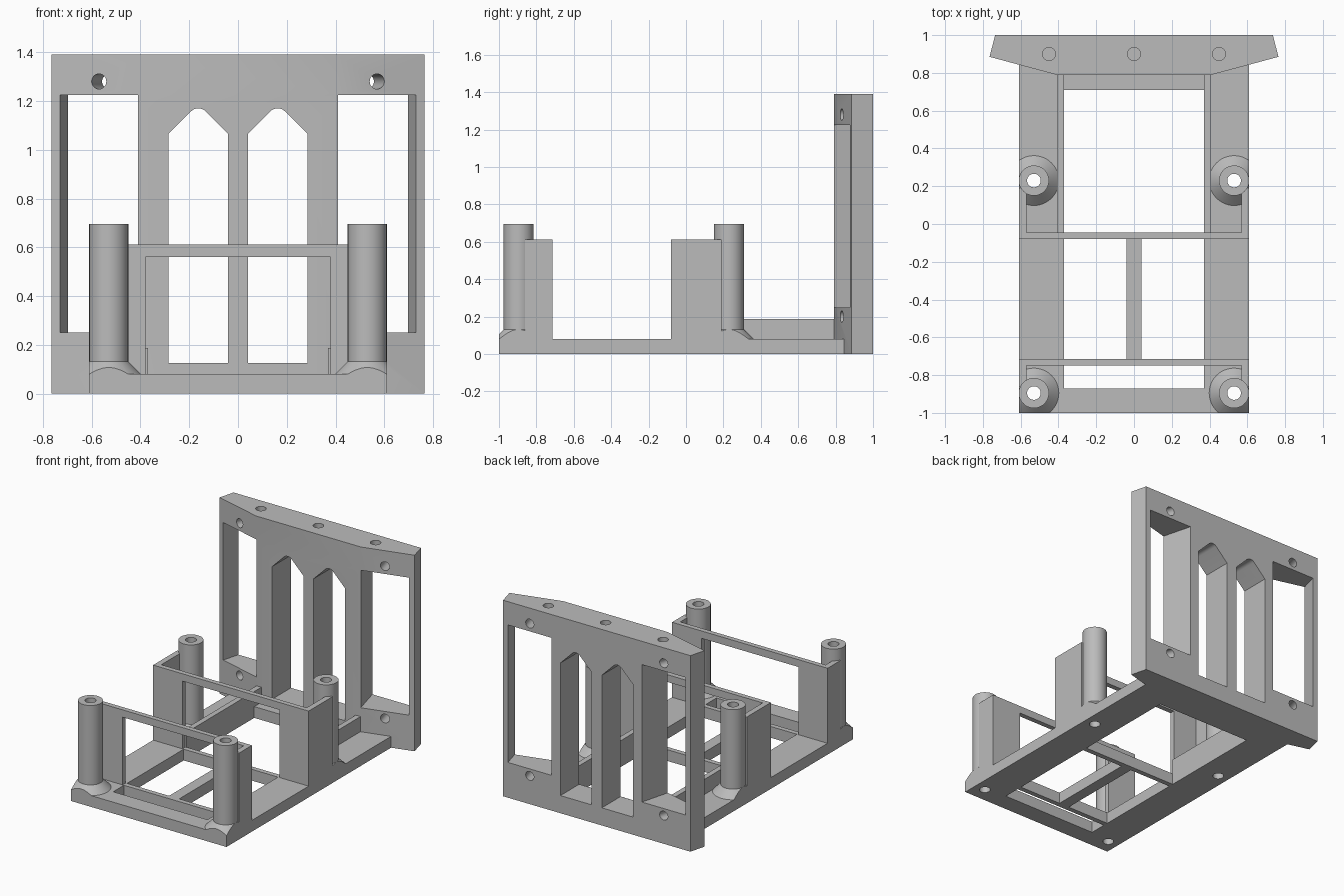
import bpy
import bmesh
import math
from mathutils import Vector

if "Cube" in bpy.data.objects:
    bpy.data.objects.remove(bpy.data.objects["Cube"], do_unlink=True)

grey = bpy.data.materials.new("plain grey")
grey.use_nodes = True
COLOUR = (0.5, 0.5, 0.5, 1)
grey.diffuse_color = COLOUR
grey.node_tree.nodes["Principled BSDF"].inputs["Base Color"].default_value = COLOUR


def finish(name, bm):
    bmesh.ops.recalc_face_normals(bm, faces=bm.faces)
    mesh = bpy.data.meshes.new(name)
    bm.to_mesh(mesh)
    bm.free()
    mesh.materials.append(grey)
    ob = bpy.data.objects.new(name, mesh)
    bpy.context.collection.objects.link(ob)
    return ob


def prism(name, corners, direction):
    """Extrude a flat outline along a direction."""
    bm = bmesh.new()
    face = bm.faces.new([bm.verts.new(c) for c in corners])
    moved = bmesh.ops.extrude_face_region(bm, geom=[face])["geom"]
    bmesh.ops.translate(bm, vec=Vector(direction),
                        verts=[g for g in moved if isinstance(g, bmesh.types.BMVert)])
    return finish(name, bm)


def box(name, x, y, z):
    outline = [(x[0], y[0], z[0]), (x[1], y[0], z[0]), (x[1], y[1], z[0]), (x[0], y[1], z[0])]
    return prism(name, outline, (0, 0, z[1] - z[0]))


def rod(name, start, end, r1, r2=None):
    """Cylinder or cone between two points."""
    start, end = Vector(start), Vector(end)
    axis = end - start
    bm = bmesh.new()
    bmesh.ops.create_cone(bm, cap_ends=True, segments=48, radius1=r1,
                          radius2=r1 if r2 is None else r2, depth=axis.length)
    bmesh.ops.rotate(bm, verts=bm.verts, matrix=axis.to_track_quat("Z", "Y").to_matrix())
    bmesh.ops.translate(bm, verts=bm.verts, vec=(start + end) / 2)
    return finish(name, bm)


def activate(ob):
    bpy.ops.object.select_all(action="DESELECT")
    ob.select_set(True)
    bpy.context.view_layer.objects.active = ob


def combine(ob, tools, operation="DIFFERENCE"):
    """Apply a boolean with each tool, then remove the tools."""
    activate(ob)
    for tool in tools:
        tool.hide_render = True
        mod = ob.modifiers.new("cut", "BOOLEAN")
        mod.operation = operation
        mod.solver = "EXACT"
        mod.object = tool
        bpy.ops.object.modifier_apply(modifier=mod.name)
        bpy.data.objects.remove(tool, do_unlink=True)


SIDES = ((-1, "right"), (1, "left"))
POSTS = [(s * 0.53, y, f"{end}_{side}") for s, side in SIDES
         for y, end in ((-0.895, "front"), (0.23, "rear"))]


def bore(x, y):
    return rod("bore", (x, y, -0.1), (x, y, 0.8), 0.036)


# Base plate with openings, leaving a central bar
base = box("base_plate", (-0.61, 0.61), (-1, 0.845), (0, 0.08))
openings = [box("opening", x, y, (-0.1, 0.2)) for x, y in (
    ((-0.37, 0.37), (-0.87, -0.75)),
    ((-0.37, -0.04), (-0.715, -0.08)),
    ((0.04, 0.37), (-0.715, -0.08)),
    ((-0.37, 0.37), (-0.045, 0.71)))]
combine(base, openings + [bore(x, y) for x, y, _ in POSTS])

# Hollow posts with flared feet trimmed to the base outline
for x, y, label in POSTS:
    post = rod(f"{label}_post", (x, y, 0.07), (x, y, 0.695), 0.08)
    combine(post, [bore(x, y)])
    foot = rod(f"{label}_post_foot", (x, y, 0.08), (x, y, 0.132), 0.132, 0.08)
    combine(foot, [box("trim", (-0.61, 0.61), (-1, 1), (0, 1))], "INTERSECT")
    combine(foot, [bore(x, y)])

# Upright frames and the side walls tying them to the posts
for end, y0, wall in (("front", -0.75, (-0.86, -0.72)), ("rear", -0.08, (-0.075, 0.19))):
    frame = box(f"{end}_frame", (-0.61, 0.61), (y0, y0 + 0.035), (0.0, 0.612))
    combine(frame, [box("window", (-0.38, 0.38), (y0 - 0.1, y0 + 0.1), (0.08, 0.56)),
                    ])
    for s, side in SIDES:
        box(f"{end}_{side}_wall", sorted((s * 0.57, s * 0.61)), wall, (0.07, 0.612))

# Low rails from the rear frame to the back panel
for s, side in SIDES:
    box(f"{side}_rail", sorted((s * 0.37, s * 0.408)), (-0.05, 0.8), (0.0, 0.187))

# Back panel with swept front corners
panel = prism("back_panel", [(-0.765, 0.885, 0), (-0.41, 0.79, 0), (0.41, 0.79, 0),
                             (0.765, 0.885, 0), (0.735, 1, 0), (-0.735, 1, 0)], (0, 0, 1.39))
cutters = []
for s, side in SIDES:
    # Side windows and screw holes run square to the swept faces
    inward = Vector((-s * 0.258, 0.966, 0))
    a, b = Vector((s * 0.41, 0.79, 0.25)), Vector((s * 0.73, 0.876, 0.25))
    cutters.append(prism("side_window", [a - inward * 0.1, b - inward * 0.1,
                                         b + inward * 0.4, a + inward * 0.4], (0, 0, 0.975)))
    for z in (0.2, 1.28):
        p = Vector((s * 0.57, 0.833, z))
        cutters.append(rod("screw_hole", p - inward * 0.1, p + inward * 0.4, 0.031))
    # Pointed window with a rounded tip
    tip = [(0.1625 + 0.042 * math.sin(t), 1.128 + 0.042 * math.cos(t))
           for t in (math.pi / 4 * (1 - k / 4) for k in range(9))]
    arch = [(0.04, 0.125), (0.285, 0.125), (0.285, 1.065)] + tip + [(0.04, 1.065)]
    cutters.append(prism("arch_window", [(s * x, 0.7, z) for x, z in arch], (0, 0.4, 0)))
# Blind holes in the top edge
for x in (-0.45, 0, 0.45):
    cutters.append(rod("top_hole", (x, 0.9, 1.27), (x, 0.9, 1.5), 0.034))
combine(panel, cutters)

for ob in list(bpy.context.collection.objects):
    if ob.type == "MESH":
        activate(ob)
        bpy.ops.object.shade_smooth_by_angle(angle=math.radians(30))
